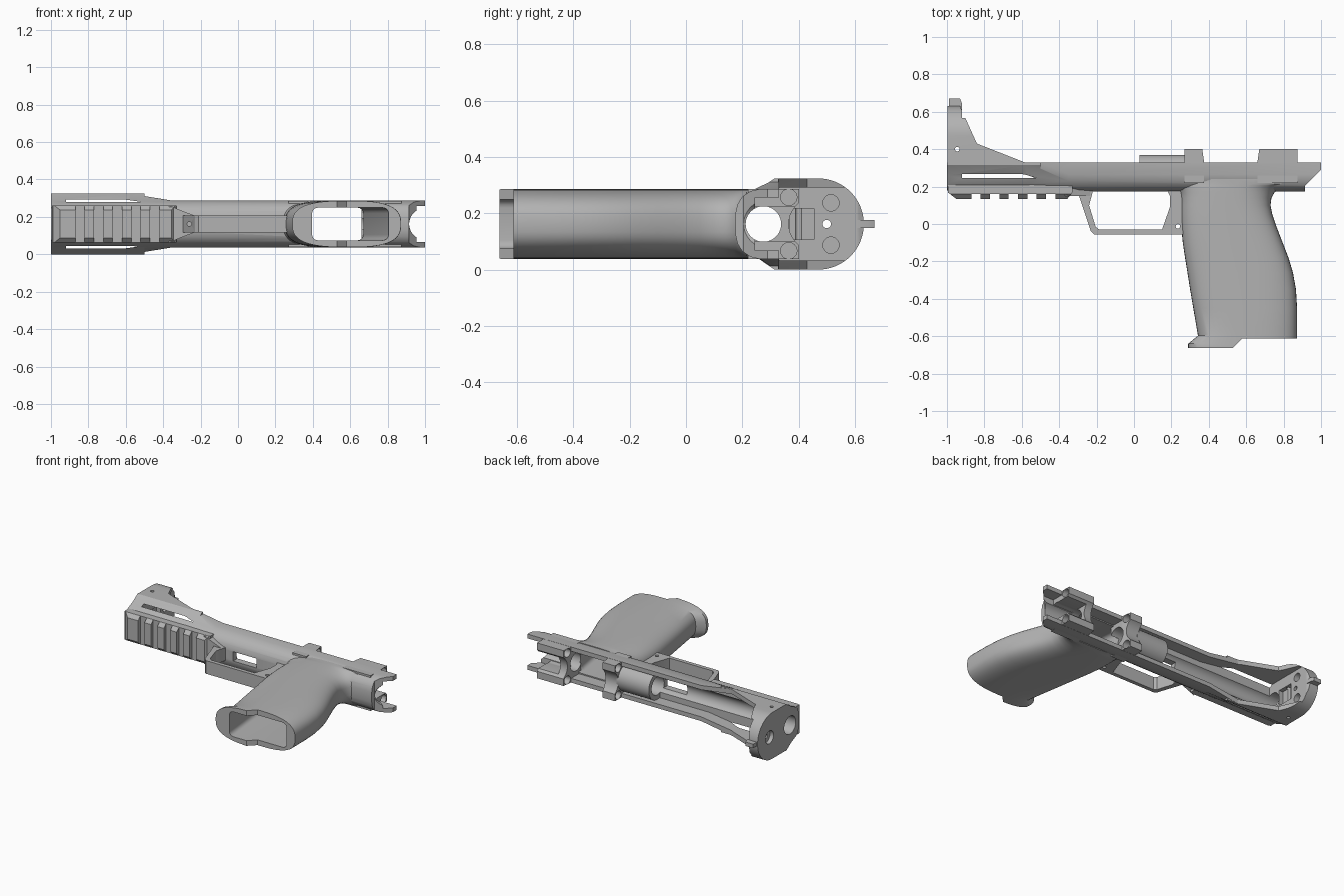
import bpy, bmesh, math

if "Cube" in bpy.data.objects:
    bpy.data.objects.remove(bpy.data.objects["Cube"])

C = 0.162          # mid-plane height
BORE_Y = 0.275

grey = bpy.data.materials.new("matte_grey")
grey.use_nodes = True
grey.diffuse_color = (0.45, 0.45, 0.45, 1)
grey.node_tree.nodes["Principled BSDF"].inputs["Base Color"].default_value = (0.45, 0.45, 0.45, 1)


def loft(name, rings):
    """Skin a list of equal-length rings and cap both ends."""
    bm = bmesh.new()
    rows = [[bm.verts.new(p) for p in ring] for ring in rings]
    n = len(rows[0])
    for a, b in zip(rows, rows[1:]):
        for i in range(n):
            j = (i + 1) % n
            bm.faces.new((a[i], a[j], b[j], b[i]))
    bm.faces.new(rows[0])
    bm.faces.new(rows[-1])
    bmesh.ops.recalc_face_normals(bm, faces=bm.faces)
    mesh = bpy.data.meshes.new(name)
    bm.to_mesh(mesh)
    bm.free()
    obj = bpy.data.objects.new(name, mesh)
    bpy.context.collection.objects.link(obj)
    mesh.materials.append(grey)
    return obj


def prism(name, pts, axis, lo, hi):
    """Extrude a 2D outline along an axis; z values are measured from the mid-plane."""
    place = {"x": lambda p, t: (t, p[0], C + p[1]),
             "y": lambda p, t: (p[0], t, C + p[1]),
             "z": lambda p, t: (p[0], p[1], C + t)}[axis]
    return loft(name, [[place(p, t) for p in pts] for t in (lo, hi)])


def box(name, x0, x1, y0, y1, z0, z1):
    return prism(name, [(x0, y0), (x1, y0), (x1, y1), (x0, y1)], "z", z0, z1)


def rod(name, a, b, r, axis, lo, hi, n=40):
    pts = [(a + r * math.cos(2 * math.pi * i / n), b + r * math.sin(2 * math.pi * i / n)) for i in range(n)]
    return prism(name, pts, axis, lo, hi)


def mirrored(half):
    return half + [(a, -b) for a, b in reversed(half)]


def boolean(obj, others, op="DIFFERENCE"):
    bpy.context.view_layer.objects.active = obj
    for other in others:
        mod = obj.modifiers.new("boolean", "BOOLEAN")
        mod.operation, mod.solver, mod.object = op, "EXACT", other
        bpy.ops.object.modifier_apply(modifier=mod.name)


def bevel(obj, width, segments):
    bpy.context.view_layer.objects.active = obj
    mod = obj.modifiers.new("bevel", "BEVEL")
    mod.width, mod.segments = width, segments
    bpy.ops.object.modifier_apply(modifier=mod.name)


# Cutters
bore = rod("bore_cutter", BORE_Y, 0, 0.063, "x", -1.1, 1.1)
trough = prism("trough_cutter", mirrored([(-0.92, 0.13), (-0.6, 0.13), (-0.35, 0.095), (1.1, 0.095)]),
               "y", 0.245, 0.8)
well = prism("well_cutter", [(0.40, -0.7), (0.82, -0.7), (0.67, 0.2), (0.67, 0.5), (0.31, 0.5), (0.31, 0.2)],
             "z", -0.087, 0.087)
bevel(well, 0.03, 4)
rear_notch = rod("rear_notch_cutter", 1.0, 0, 0.085, "y", -0.2, 0.8)
rear_slope = prism("rear_slope_cutter", [(0.915, 0.205), (1.0, 0.29), (1.1, 0.29), (1.1, 0.1), (0.915, 0.1)],
                   "z", -0.3, 0.3)
head_slope = prism("head_slope_cutter", [(-0.93, 0.7), (-0.93, 0.63), (-0.84, 0.43), (-0.58, 0.328),
                                         (-0.4, 0.328), (-0.4, 0.7)], "z", -0.3, 0.3)
saddle = rod("saddle_cutter", 0.46, 0, 0.095, "x", 0, 1.1)
trigger_slot = box("trigger_slot_cutter", -0.16, 0.02, 0.1, 0.3, -0.033, 0.033)
rod_holes = [rod("rod_hole_cutter", 0.365, s * 0.095, 0.029, "x", 0.2, 1) for s in (-1, 1)]
helpers = [bore, trough, well, rear_notch, rear_slope, head_slope, saddle, trigger_slot] + rod_holes


# Receiver: rounded channel that widens towards the muzzle
def wide(x):
    half = [(0.33, 0.162), (0.315, 0.162), (0.26, 0.125), (0.215, 0.105), (0.19, 0.085), (0.18, 0.05)]
    return [(x, a, C + b) for a, b in mirrored(half)]


def slim(x):
    half = [(0.33, 0.125), (0.265, 0.125), (0.23, 0.117), (0.2, 0.097), (0.183, 0.07), (0.175, 0.035)]
    return [(x, a, C + b) for a, b in mirrored(half)]


receiver = loft("receiver", [wide(-1), wide(-0.58), slim(-0.35), slim(1)])

# Round muzzle head with sloping side cheeks
arc = [(0.47 + 0.162 * math.sin(t * math.pi / 32), 0.162 * math.cos(t * math.pi / 32)) for t in range(16)]
head = prism("muzzle_head", mirrored([(0.24, 0.11), (0.26, 0.125), (0.315, 0.162)] + arc), "x", -0.998, -0.5)
boolean(head, [head_slope])
boolean(receiver, [head], "UNION")
helpers.append(head)

# Head holes: guide rods, centre screw with counterbore, cross pin and slot
holes = [rod("guide_hole", 0.515, s * 0.075, 0.029, "x", -0.96, -0.8) for s in (-1, 1)]
holes += [rod("screw_hole", 0.5, 0, 0.015, "x", -1.1, -0.8),
          rod("screw_counterbore", 0.5, 0, 0.045, "x", -1.1, -0.97),
          rod("cross_pin_hole", -0.945, 0.4, 0.012, "z", -0.3, 0.3, 16),
          box("head_slot", -0.95, -0.9, 0.34, 0.455, -0.055, 0.055)]
helpers += holes
boolean(receiver, [trough, bore, well, rear_slope, rear_notch, trigger_slot] + holes)

# Barrel sleeve
sleeve = rod("barrel_sleeve", BORE_Y, 0, 0.095, "x", 0.03, 0.28)
boolean(sleeve, [bore])

# Front bridge and rear lugs with rod holes
front_bridge = prism("front_bridge", [(0.27, 0.22), (0.375, 0.22), (0.375, 0.33), (0.365, 0.402), (0.27, 0.402)],
                     "z", -0.124, 0.124)
rear_lugs = prism("rear_lugs", [(0.66, 0.22), (0.875, 0.22), (0.875, 0.402), (0.67, 0.402), (0.66, 0.33)],
                  "z", -0.124, 0.124)
lug_gap = box("lug_gap_cutter", 0.72, 1, 0.1, 0.5, -0.06, 0.06)
helpers.append(lug_gap)
boolean(front_bridge, [bore, saddle] + rod_holes)
boolean(rear_lugs, [bore, saddle, lug_gap] + rod_holes)


# Grip: superellipse sections swept down, hollowed by the well
def grip_ring(y, front, back, n=48):
    ring = []
    for i in range(n):
        t = 2 * math.pi * i / n
        c, s = math.cos(t), math.sin(t)
        u = math.copysign(abs(c) ** 0.72, c)
        v = math.copysign(abs(s) ** 0.72, s)
        ring.append(((front + back) / 2 + u * (back - front) / 2, y, C + 0.124 * v))
    return ring


stations = [(-0.662, 0.29, 0.87), (-0.64, 0.29, 0.87), (-0.597, 0.342, 0.872), (-0.45, 0.317, 0.872),
            (-0.35, 0.3, 0.866), (-0.26, 0.286, 0.85), (-0.18, 0.273, 0.826), (-0.1, 0.261, 0.795),
            (-0.02, 0.253, 0.764), (0.05, 0.25, 0.74), (0.1, 0.25, 0.73), (0.14, 0.25, 0.735),
            (0.17, 0.245, 0.752), (0.19, 0.235, 0.78), (0.205, 0.225, 0.83), (0.215, 0.22, 0.9), (0.24, 0.22, 0.9)]
grip = loft("grip", [grip_ring(*s) for s in stations])
heel = prism("heel_cutter", [(0.53, -0.7), (0.53, -0.662), (0.58, -0.612), (1, -0.612), (1, -0.7)], "z", -0.3, 0.3)
helpers.append(heel)
boolean(grip, [heel, well, bore])

# Trigger guard loop
guard = prism("trigger_guard", [(-0.31, 0.2), (-0.23, -0.04), (-0.21, -0.057), (0.27, -0.057), (0.29, 0.2)],
              "z", -0.046, 0.046)
window = prism("guard_window", [(-0.22, 0.175), (-0.24, 0.1), (-0.205, -0.015), (-0.185, -0.03), (0.15, -0.03),
                                (0.192, 0.09), (0.192, 0.15), (0.18, 0.175), (0.18, 0.3), (-0.22, 0.3)],
               "z", -0.2, 0.2)
pin = rod("guard_pin_hole", 0.235, -0.013, 0.012, "z", -0.3, 0.3, 16)
guard_hole = rod("guard_front_hole", -0.26, 0, 0.012, "y", -0.2, 0.16, 16)
helpers += [window, pin, guard_hole]
boolean(guard, [window, pin, guard_hole, well, bore])

# Tapered foot blending the guard into the rail
foot = prism("guard_foot", mirrored([(-0.37, 0.1), (-0.31, 0.075), (-0.235, 0.046)]), "y", 0.15, 0.2)
boolean(foot, [guard_hole])

# Accessory rail with cross slots
rail = prism("accessory_rail", mirrored([(0.21, 0.1), (0.16, 0.1), (0.135, 0.075)]), "x", -0.995, -0.33)
slots = [box("rail_slot", x - 0.025, x + 0.025, 0.1, 0.16, -0.2, 0.2) for x in [-0.845 + 0.1 * i for i in range(5)]]
nose = prism("rail_nose_cutter", [(-1.1, 0.165), (-0.99, 0.165), (-0.945, 0.13), (-1.1, 0.13)], "z", -0.2, 0.2)
tail = prism("rail_tail_cutter", [(-0.36, 0.13), (-0.32, 0.18), (-0.2, 0.18), (-0.2, 0.13)], "z", -0.2, 0.2)
helpers += slots + [nose, tail]
boolean(rail, slots + [nose, tail])

# Front sight
sight = prism("front_sight", [(-0.99, 0.6), (-0.92, 0.6), (-0.92, 0.645), (-0.93, 0.67), (-0.99, 0.67)],
              "z", -0.014, 0.014)

for h in helpers:
    bpy.data.objects.remove(h)

# Smooth the curved faces and keep the edges crisp
bpy.ops.object.select_all(action="DESELECT")
for part in (receiver, sleeve, front_bridge, rear_lugs, grip, guard, foot, rail, sight):
    part.select_set(True)
    bpy.context.view_layer.objects.active = part
bpy.ops.object.shade_smooth_by_angle(angle=math.radians(30))
